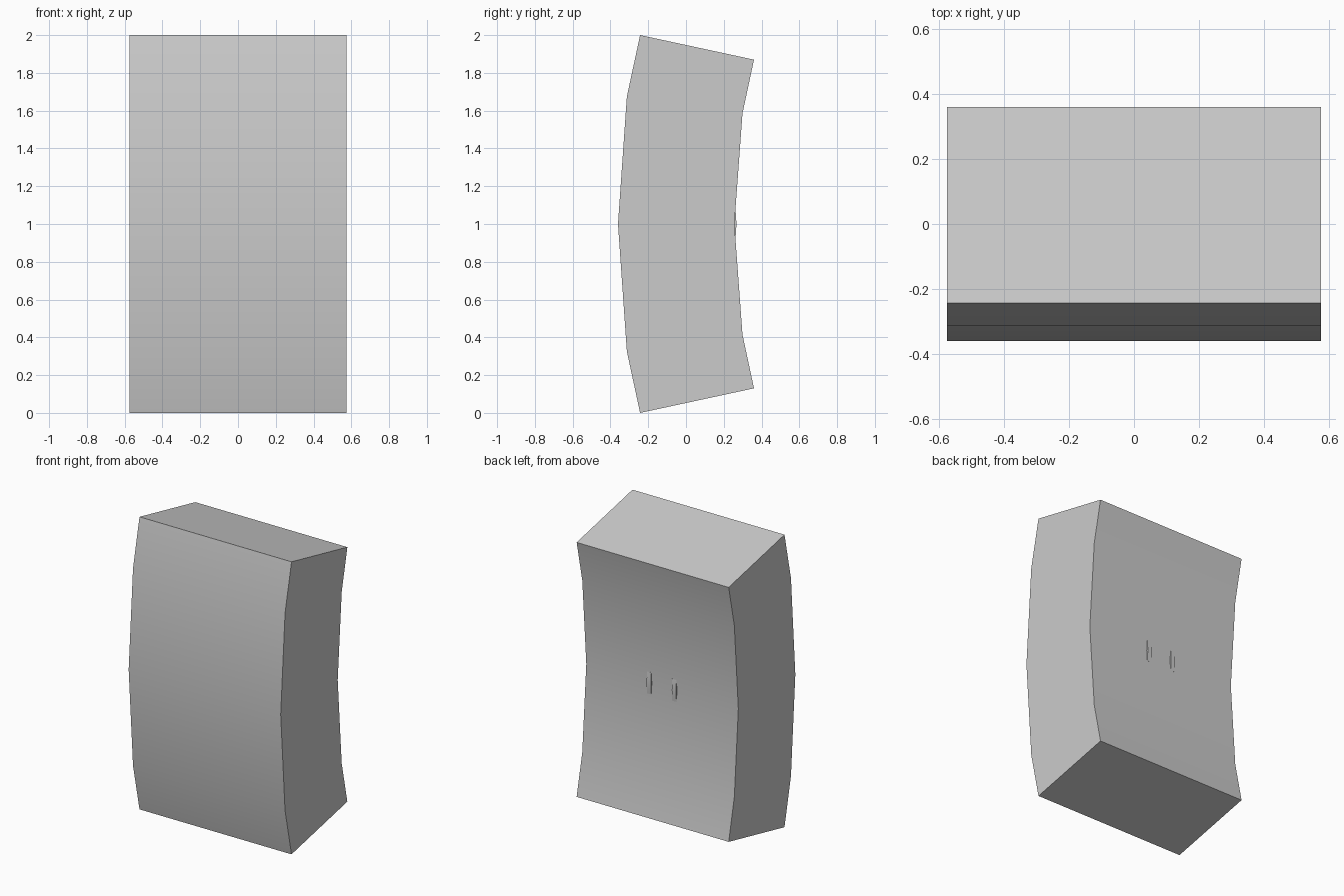
import bpy, bmesh

if "Cube" in bpy.data.objects:
    bpy.data.objects.remove(bpy.data.objects["Cube"])

HALF_WIDTH = 0.575


def extrude_profile(name, profile, x0, x1):
    """Extrude a closed (y, z) profile along x."""
    bm = bmesh.new()
    face = bm.faces.new([bm.verts.new((x0, y, z)) for y, z in profile])
    ext = bmesh.ops.extrude_face_region(bm, geom=[face])
    moved = [g for g in ext["geom"] if isinstance(g, bmesh.types.BMVert)]
    bmesh.ops.translate(bm, vec=(x1 - x0, 0, 0), verts=moved)
    bmesh.ops.recalc_face_normals(bm, faces=bm.faces)
    mesh = bpy.data.meshes.new(name)
    bm.to_mesh(mesh)
    bm.free()
    obj = bpy.data.objects.new(name, mesh)
    bpy.context.collection.objects.link(obj)
    bpy.context.view_layer.objects.active = obj
    bpy.ops.object.select_all(action='DESELECT')
    obj.select_set(True)
    bpy.ops.object.shade_smooth_by_angle(angle=0.5)
    return obj


def mirrored(lower):
    """Complete a lower half curve with its reflection about z = 1."""
    return lower + [(y, 2 - z) for y, z in reversed(lower[:-1])]


# Bowed shield body: convex front, concave back
front = mirrored([(-0.243, 0), (-0.313, 0.325), (-0.36, 1)])
back = mirrored([(0.36, 0.13), (0.299, 0.415), (0.256, 1)])
extrude_profile("shield_body", front + back[::-1], -HALF_WIDTH, HALF_WIDTH)

# Pair of small curved grips, barely raised from the back
grip = mirrored([(0.262, 0.925), (0.265, 0.96), (0.267, 1)])
root = [(0.25, 1.075), (0.25, 0.925)]
for side, x in (("left", -0.095), ("right", 0.095)):
    extrude_profile("grip_" + side, grip + root, x - 0.016, x + 0.016)
